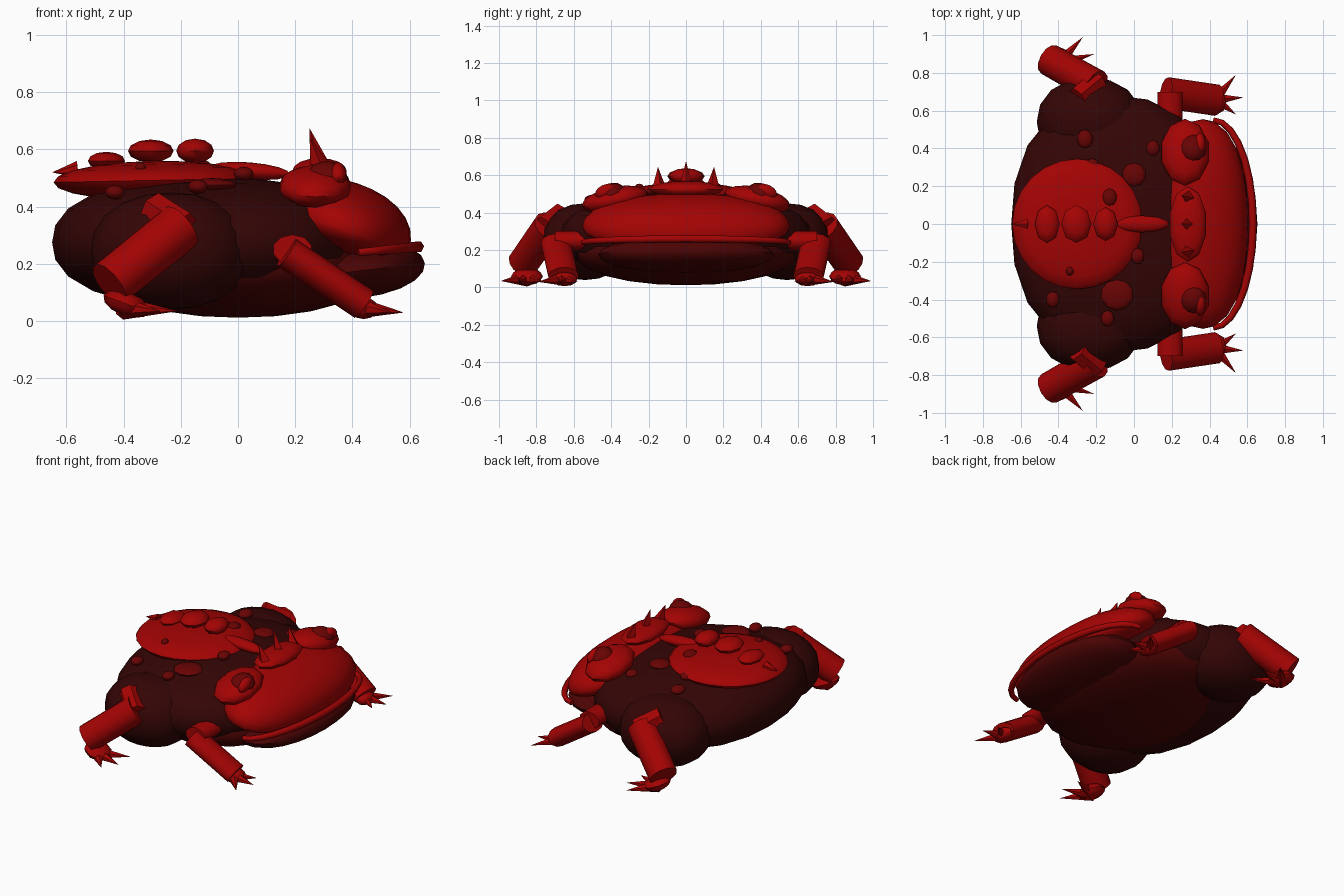
import bpy, bmesh, math
from mathutils import Vector, Matrix

cube = bpy.data.objects.get("Cube")
if cube:
    bpy.data.objects.remove(cube, do_unlink=True)


def material(name, r, g, b):
    m = bpy.data.materials.new(name)
    m.use_nodes = True
    m.diffuse_color = (r, g, b, 1)
    m.node_tree.nodes["Principled BSDF"].inputs["Base Color"].default_value = (r, g, b, 1)
    return m


RED = material("bright red", .37, .001, .001)
DARK = material("dark maroon", .034, .0015, .0015)
BELLY = material("belly red", .07, .001, .001)
WART = material("wart red", .14, .001, .001)


def finish(name, bm, mat, angle=50):
    mesh = bpy.data.meshes.new(name)
    bm.to_mesh(mesh)
    bm.free()
    mesh.materials.append(mat)
    ob = bpy.data.objects.new(name, mesh)
    bpy.context.collection.objects.link(ob)
    bpy.ops.object.select_all(action="DESELECT")
    ob.select_set(True)
    bpy.context.view_layer.objects.active = ob
    bpy.ops.object.shade_smooth_by_angle(angle=math.radians(angle))
    return ob


def blob(name, loc, size, mat, seg=8, rings=6, power=2, tilt=0, roll=0, under=1):
    """Ellipsoid; power above 2 is boxier, under scales the depth of the lower half."""
    bm = bmesh.new()
    bmesh.ops.create_uvsphere(bm, u_segments=seg, v_segments=rings, radius=1)
    for v in bm.verts:
        v.co /= sum(abs(c) ** power for c in v.co) ** (1 / power)
        if v.co.z < 0:
            v.co.z *= under
    m = (Matrix.Translation(loc) @ Matrix.Rotation(roll, 4, "X")
         @ Matrix.Rotation(tilt, 4, "Y") @ Matrix.Diagonal((*size, 1)))
    bm.transform(m)
    return finish(name, bm, mat)


def rod(name, a, b, r1, r2, mat, seg=12, flat=1):
    """Tapered cylinder from a to b, r2 = 0 gives a spike."""
    a, b = Vector(a), Vector(b)
    d = (b - a).normalized()
    side = d.cross(Vector((0, 0, 1)))
    side = side.normalized() if side.length > .01 else Vector((0, 1, 0))
    rot = Matrix((side, d.cross(side), d)).transposed().to_4x4()
    bm = bmesh.new()
    bmesh.ops.create_cone(bm, cap_ends=True, segments=seg, radius1=r1, radius2=r2,
                          depth=(b - a).length)
    bm.transform(Matrix.Translation((a + b) / 2) @ rot @ Matrix.Diagonal((1, flat, 1, 1)))
    return finish(name, bm, mat)


# Torso and belly
blob("body", (-.1, 0, .275), (.55, .68, .23), DARK, 20, 12, 2.3)
blob("belly", (0, 0, .19), (.5, .6, .178), BELLY, 20, 12, 2.1)

# Head, jaw and crown
blob("head", (.365, 0, .325), (.245, .555, .165), RED, 24, 14, 2.2, tilt=.33, under=.6)
blob("lower_jaw", (.42, 0, .175), (.235, .47, .095), BELLY, 20, 10, 2.1, tilt=-.12)
blob("crown", (.285, 0, .525), (.1, .2, .045), RED, 10, 8)
for y, top in ((-.15, .645), (0, .675), (.15, .645)):
    rod("crown_spike", (.29, y * .95, .53), (.25, y, top), .038, 0, RED, 4)

# Lip following the front of the mouth, thinner at the corners
curve = bpy.data.curves.new("lip", "CURVE")
curve.dimensions = "3D"
curve.bevel_depth = .021
curve.bevel_resolution = 1
spline = curve.splines.new("POLY")
spline.points.add(14)
for i, p in enumerate(spline.points):
    a = math.pi * (i / 14 - .5)
    p.co = (.42 + .21 * math.cos(a), .55 * math.sin(a), .24 + .02 * math.cos(a), 1)
    p.radius = .7 + .3 * math.cos(a)
curve.use_fill_caps = True
curve.materials.append(RED)
bpy.context.collection.objects.link(bpy.data.objects.new("lip", curve))

# Back disc with its ridge of bumps
blob("back_disc", (-.3, 0, .492), (.345, .345, .068), RED, 24, 10, tilt=-.02)
for x, z, sx, sy, sz in ((-.46, .56, .065, .1, .032), (-.305, .595, .08, .1, .04),
                         (-.15, .595, .066, .09, .043)):
    blob("ridge_bump", (x, 0, z), (sx, sy, sz), RED)
blob("ridge_spine", (.04, 0, .525), (.15, .045, .03), RED, 10, 8, tilt=.08)
rod("tail_spike", (-.56, 0, .53), (-.65, 0, .52), .03, 0, RED, 6)

# Warts: x, y, height, size
warts = ((-.26, .45, .47, .042), (-.22, .3, .49, .04), (-.13, .14, .54, .04),
         (0, .26, .49, .064), (.1, .4, .455, .036), (.02, -.17, .515, .036),
         (-.09, -.37, .475, .088), (-.43, -.4, .45, .036), (-.14, -.5, .47, .036),
         (-.34, -.25, .535, .02))
for x, y, z, s in warts:
    blob("wart", (x, y, z), (s, s * 1.2 if s < .06 else s, min(s, .025)), WART, 10, 8)

# Paired parts
for side, s in (("left", 1), ("right", -1)):
    # Eyes, leaning outward
    blob(side + "_eye_mound", (.27, s * .38, .47), (.13, .18, .068), RED, 10, 8, roll=-s * .2)
    blob(side + "_eyeball", (.31, s * .4, .495), (.075, .08, .062), WART, 12, 8, roll=-s * .4)
    blob(side + "_pupil", (.35, s * .43, .515), (.03, .06, .036), RED, 8, 6, roll=-s * .4)

    # Front leg
    rod(side + "_upper_arm", (.19, s * .44, .25), (.19, s * .7, .25), .07, .07, RED, 10, .75)
    rod(side + "_forearm", (.17, s * .695, .24), (.44, s * .655, .06), .083, .083, RED, 12, .7)
    blob(side + "_front_foot", (.44, s * .65, .045), (.05, .07, .038), RED)
    for x, y in ((.54, .79), (.58, .67), (.54, .58)):
        rod(side + "_front_claw", (.43, s * .66, .045), (x, s * y, .03), .035, 0, RED, 6)

    # Back leg
    blob(side + "_thigh", (-.235, s * .54, .245), (.28, .235, .205), DARK, 16, 10, 2.15)
    rod(side + "_knee", (-.3, s * .67, .395), (-.19, s * .76, .32), .06, .065, RED, 6)
    rod(side + "_shin", (-.2, s * .73, .33), (-.45, s * .87, .13), .088, .085, RED, 12)
    blob(side + "_back_foot", (-.39, s * .85, .06), (.085, .085, .042), RED, tilt=.35)
    for x, y in ((-.27, .99), (-.21, .9), (-.22, .77)):
        rod(side + "_back_claw", (-.4, s * .85, .045), (x, s * y, .035), .04, 0, RED, 6)
